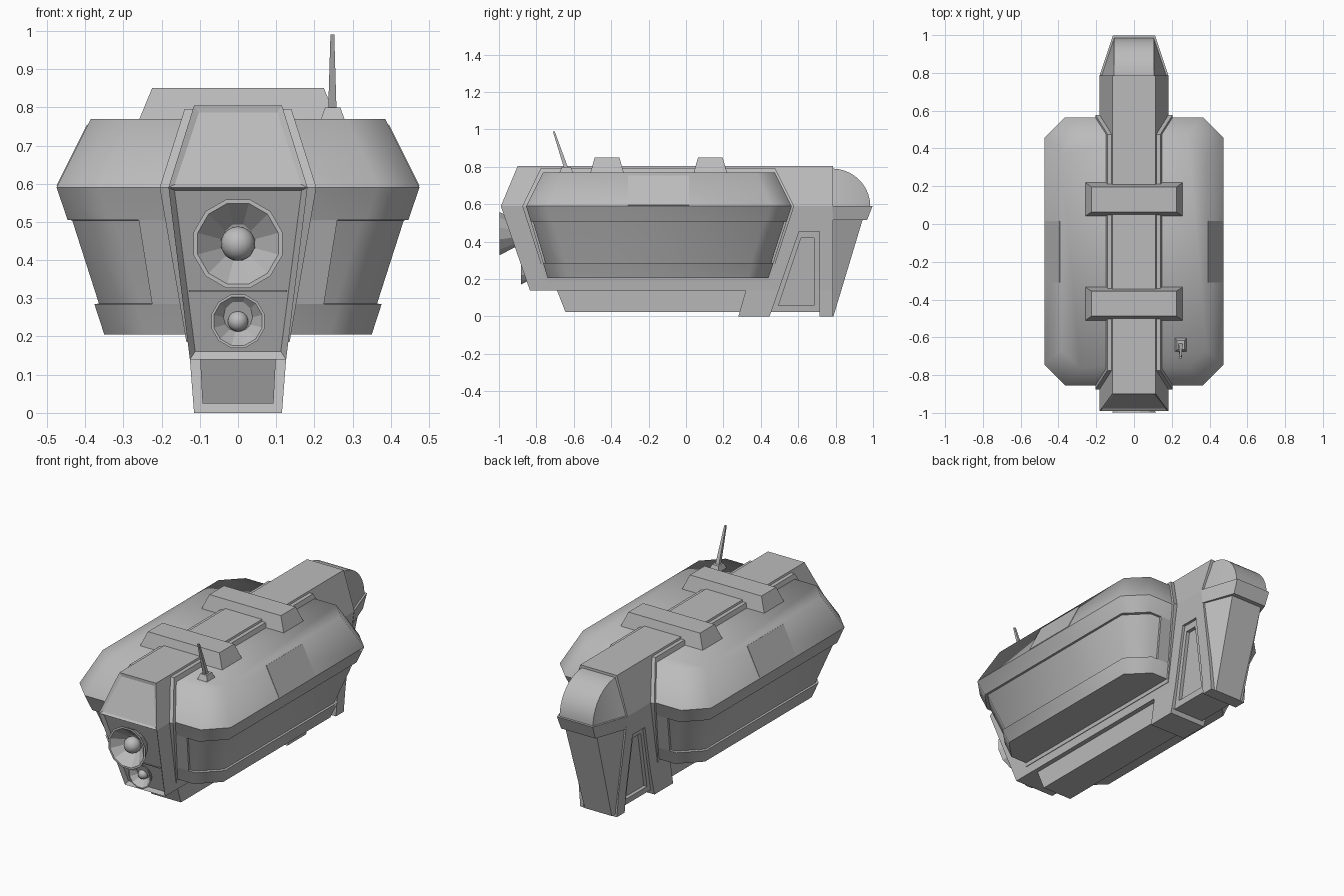
import bpy, bmesh, math
from mathutils import Vector, Matrix

cube = bpy.data.objects.get("Cube")
if cube:
    bpy.data.objects.remove(cube)

GREY = (0.5, 0.5, 0.5, 1)
mat = bpy.data.materials.new("plain grey")
mat.use_nodes = True
mat.diffuse_color = GREY
mat.node_tree.nodes["Principled BSDF"].inputs["Base Color"].default_value = GREY


def finish(name, bm, sharp=None):
    """Turn a bmesh into an object; sharp(edge) switches on smooth shading."""
    bmesh.ops.recalc_face_normals(bm, faces=bm.faces)
    if sharp:
        for f in bm.faces:
            f.smooth = True
        for e in bm.edges:
            e.smooth = not sharp(e)
    mesh = bpy.data.meshes.new(name)
    bm.to_mesh(mesh)
    bm.free()
    mesh.materials.append(mat)
    obj = bpy.data.objects.new(name, mesh)
    bpy.context.collection.objects.link(obj)
    return obj


def loft(rings, cap=True):
    """Skin a stack of equal-length closed rings."""
    bm = bmesh.new()
    loops = [[bm.verts.new(p) for p in ring] for ring in rings]
    for a, b in zip(loops, loops[1:]):
        for i in range(len(a)):
            j = (i + 1) % len(a)
            bm.faces.new((a[i], a[j], b[j], b[i]))
    if cap:
        bm.faces.new(loops[0])
        bm.faces.new(loops[-1])
    bmesh.ops.recalc_face_normals(bm, faces=bm.faces)
    return bm


def rect(z, x, y0, y1, x_back=None):
    xb = x if x_back is None else x_back
    return [(-x, y0, z), (x, y0, z), (xb, y1, z), (-xb, y1, z)]


def octagon(z, x, y0, y1, c=0.11):
    right = [(x - c, y0, z), (x, y0 + c, z), (x, y1 - c, z), (x - c, y1, z)]
    return right + [(-px, py, pz) for px, py, pz in reversed(right)]


def sharp_angle(e):
    return len(e.link_faces) == 2 and e.calc_face_angle(0) > math.radians(35)


# Main hull with a recessed band wrapped around its lower half
def hull_sharp(e):
    a, b = (v.co for v in e.verts)
    return abs(a.z - b.z) < 0.02 and a.z < 0.7


hull = loft([octagon(0.77, 0.385, -0.765, 0.475, 0.1),
             octagon(0.59, 0.475, -0.855, 0.565),
             octagon(0.505, 0.446, -0.829, 0.537),
             octagon(0.504, 0.434, -0.817, 0.525),
             octagon(0.286, 0.364, -0.752, 0.455),
             octagon(0.285, 0.376, -0.764, 0.467),
             octagon(0.205, 0.35, -0.74, 0.44)])
finish("hull", hull, hull_sharp)

# Raised centre of the hull ends, where the band stops
finish("hull_band_stop", loft([rect(0.505, 0.26, -0.829, 0.537),
                               rect(0.285, 0.225, -0.764, 0.467)]))

# Flat patches on the upper side slopes
for side, label in ((1, "left"), (-1, "right")):
    finish(label + "_side_patch", loft([
        [(side * (x + d), y, z + d / 2) for x, y, z in
         ((0.473, -0.31, 0.594), (0.473, 0.015, 0.594),
          (0.393, 0.015, 0.754), (0.393, -0.31, 0.754))]
        for d in (-0.004, 0.002)]))

# Collar between hull and spine
finish("collar", loft([rect(0.795, 0.14, -0.775, 0.475),
                       rect(0.59, 0.205, -0.875, 0.578),
                       rect(0.185, 0.135, -0.745, 0.445)]))

# Spine with inset panels on the nose
spine = loft([rect(0.805, 0.115, -0.9, 0.33),
              rect(0.59, 0.182, -0.99, 0.33),
              rect(0.14, 0.126, -0.835, 0.33)])
spine.faces.ensure_lookup_table()
for f in [f for f in spine.faces if f.normal.y < -0.8]:
    depth = -0.008 if f.normal.z > 0 else -0.018
    bmesh.ops.inset_individual(spine, faces=[f], thickness=0.021, depth=depth)
finish("spine", spine)

# Keel under the spine
finish("keel", loft([rect(0.16, 0.1, -0.698, 0.4),
                     rect(0.025, 0.093, -0.645, 0.4)]))

# Rear column, with stepped recesses cut into both sides
column = finish("rear_column", loft([rect(0.805, 0.115, 0.33, 0.785),
                                     rect(0.59, 0.182, 0.33, 0.785),
                                     rect(0.14, 0.126, 0.32, 0.785),
                                     rect(0.0, 0.115, 0.28, 0.785)]))


def wall_x(z):
    return 0.126 + (z - 0.14) * 0.124


def cut(name, bm):
    cutter = finish(name, bm)
    cutter.hide_render = True
    cutter.hide_viewport = True
    cutter.display_type = 'WIRE'
    mod = column.modifiers.new(name, 'BOOLEAN')
    mod.operation = 'DIFFERENCE'
    mod.solver = 'EXACT'
    mod.object = cutter


outer = [(0.43, -0.05), (0.605, 0.455), (0.715, 0.455), (0.715, -0.05)]
inner = [(0.495, 0.06), (0.615, 0.42), (0.685, 0.42), (0.685, 0.06)]
for side in (1, -1):
    for label, shape, depth in (("outer", outer, 0.015), ("inner", inner, 0.035)):
        cut(f"{label}_recess_cutter_{side}",
            loft([[(side * (wall_x(z) + d), y, z) for y, z in shape]
                  for d in (-depth, 0.06)]))
cut("foot_gap_cutter", loft([rect(0.025, 0.2, 0.455, 0.715),
                             rect(-0.05, 0.2, 0.43, 0.715)]))

# Rounded rear cap: a quarter arc with slanted cheeks
arc = []
for i in range(11):
    t = i / 10 * math.pi / 2
    y, z = 0.78 + 0.205 * math.sin(t), 0.591 + 0.2 * math.cos(t)
    x = 0.175 - 0.07 * math.sin(t)
    arc.append([(-x, y, 0.585), (-0.105, y, z), (0.105, y, z), (x, y, 0.585)])
finish("rear_cap", loft(arc), sharp_angle)

# Lip below the cap and the tapered tail under it
finish("rear_lip", loft([rect(0.592, 0.184, 0.78, 0.998, 0.112),
                         rect(0.515, 0.174, 0.78, 0.968, 0.108)]))
finish("tail", loft([rect(0.52, 0.165, 0.78, 0.945, 0.1),
                     rect(0.0, 0.105, 0.78, 0.788, 0.085)]))

# Two straps over the top
for name, y in (("front_strap", -0.422), ("rear_strap", 0.13)):
    finish(name, loft([rect(0.765, 0.26, y - 0.09, y + 0.09),
                       rect(0.85, 0.225, y - 0.066, y + 0.066)]))


# Flared lamps with a round bulb
def lamp(name, z, radius, rim_y, depth, bulb, sides=12):
    rings = []
    for r, y in ((0.6, depth), (1, 0), (0.91, 0), (0.38, depth * 0.75)):
        rings.append([(radius * r * math.cos(2 * math.pi * (i + 0.5) / sides), rim_y + y,
                       z + radius * r * math.sin(2 * math.pi * (i + 0.5) / sides))
                      for i in range(sides)])
    finish(name + "_horn", loft(rings))
    bm = bmesh.new()
    bmesh.ops.create_uvsphere(bm, u_segments=16, v_segments=10, radius=bulb,
                              matrix=Matrix.Translation((0, rim_y + depth * 0.55, z)))
    finish(name + "_bulb", bm, sharp_angle)


lamp("upper_lamp", 0.443, 0.12, -0.998, 0.09, 0.045)
lamp("lower_lamp", 0.24, 0.072, -0.882, 0.055, 0.027)

# Seam between the two lamps
finish("nose_seam", loft([[(x, -0.99 + (0.59 - z) * 0.344 + d, z) for x, z in
                           ((-0.128, 0.316), (0.128, 0.316), (0.128, 0.322), (-0.128, 0.322))]
                          for d in (0.014, 0.022)]))


# Antenna on a small foot
def square(cx, cy, z, hx, hy):
    return [(cx + sx * hx, cy + sy * hy, z)
            for sx, sy in ((-1, -1), (1, -1), (1, 1), (-1, 1))]


finish("antenna_foot", loft([square(0.248, -0.64, 0.765, 0.032, 0.038),
                             square(0.248, -0.64, 0.8, 0.02, 0.024)]))
finish("antenna", loft([square(0.247, -0.64, 0.79, 0.011, 0.011),
                        square(0.247, -0.707, 0.99, 0.005, 0.005)]))
